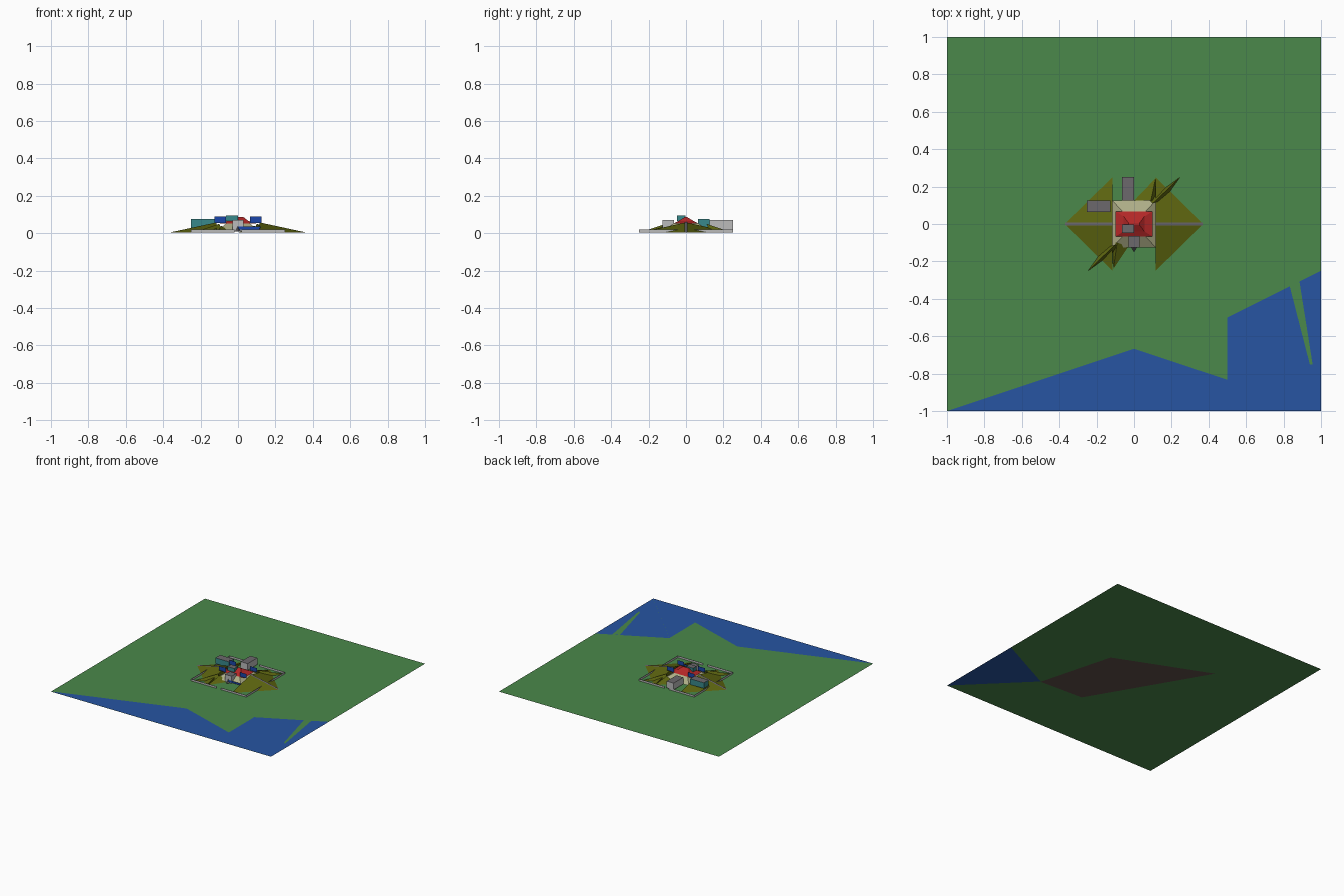
import bpy

if "Cube" in bpy.data.objects:
    bpy.data.objects.remove(bpy.data.objects["Cube"])

COL = {
    "green": (0.07, 0.25, 0.07, 1), "blue": (0.02, 0.09, 0.36, 1),
    "olive": (0.11, 0.13, 0.005, 1), "sand": (0.42, 0.42, 0.24, 1),
    "red": (0.45, 0.02, 0.02, 1), "teal": (0.04, 0.25, 0.26, 1),
    "grey": (0.15, 0.14, 0.15, 1), "royal": (0.01, 0.06, 0.4, 1),
    "brown": (0.12, 0.08, 0.07, 1), "light": (0.5, 0.5, 0.5, 1),
}
MATS = {}
for key, c in COL.items():
    MATS[key] = bpy.data.materials.new(key)
    MATS[key].diffuse_color = c
G = 0.003  # ground level


def mesh(name, verts, faces, *cols):
    me = bpy.data.meshes.new(name)
    me.from_pydata(verts, [], faces)
    for c in cols:
        me.materials.append(MATS[c])
    ob = bpy.data.objects.new(name, me)
    bpy.context.collection.objects.link(ob)
    return ob


def sheet(name, pts, z, col):
    return mesh(name, [(x, y, z) for x, y in pts], [list(range(len(pts)))], col)


def frustum(name, lo, hi, z0, z1, col, top_col=None):
    # lo and hi are (x0, x1, y0, y1) rectangles
    v = []
    for (x0, x1, y0, y1), z in ((lo, z0), (hi, z1)):
        v += [(x0, y0, z), (x1, y0, z), (x1, y1, z), (x0, y1, z)]
    f = [(3, 2, 1, 0), (4, 5, 6, 7)] + [(i, (i + 1) % 4, (i + 1) % 4 + 4, i + 4) for i in range(4)]
    ob = mesh(name, v, f, col, top_col or col)
    ob.data.polygons[1].material_index = 1
    return ob


def panel(name, a, b, z0, z1, col):
    # upright sheet from a to b
    return mesh(name, [(*a, z0), (*b, z0), (*b, z1), (*a, z1)], [(0, 1, 2, 3)], col)


# land with the river mouth cut out, and the water
sheet("land", [(-1, -1), (1, -1), (0.5, -0.5), (1, -0.25), (1, 1), (-1, 1)], G, "green")
sheet("river_mouth", [(0.5, -0.5), (1, -1), (1, -0.25)], G, "blue")
sheet("sea", [(-1, -1), (1, -1), (0.5, -0.5), (0.5, -0.833), (0, -0.667)], G + 0.0015, "blue")
sheet("land_spit", [(0.833, -0.333), (0.94, -0.75), (0.955, -0.75), (0.885, -0.308)], G + 0.0015, "green")
sheet("bedrock", [(0.5, -0.5), (0.33, 0.12), (-0.43, 0.44), (0.11, -0.48)], 0, "brown")

for s, side in ((-1, "left"), (1, "right")):
    # hill slopes running out to the sides
    mesh(side + "_hill",
         [(s * 0.37, 0, G), (s * 0.115, -0.25, G), (s * 0.115, 0.25, G), (s * 0.115, 0, 0.058)],
         [(0, 1, 3), (0, 3, 2), (1, 2, 3)], "olive")
    # road up the ridge
    mesh(side + "_road",
         [(s * 0.37, -0.008, G + 0.002), (s * 0.37, 0.008, G + 0.002),
          (s * 0.115, 0.008, 0.06), (s * 0.115, -0.008, 0.06)], [(0, 1, 2, 3)], "grey")
    # diagonal spurs of rock at opposite corners
    mesh(side + "_spur",
         [(s * 0.245, s * 0.25, G), (s * 0.08, s * 0.13, G), (s * 0.16, s * 0.13, G),
          (s * 0.1, s * 0.11, 0.05)],
         [(0, 1, 3), (0, 3, 2), (1, 2, 3)], "olive")
    # upper and lower blue panels
    for y in (-0.065, 0.065):
        panel(side + "_panel", (s * 0.065, y), (s * 0.125, y), 0.055, 0.09, "royal")

# small back hill and front crag
mesh("back_hill", [(0, 0.125, G), (0.115, 0.245, G), (0.115, 0.125, G), (0.09, 0.125, 0.04)],
     [(0, 1, 3), (1, 2, 3), (0, 2, 3)], "olive")
mesh("front_crag", [(-0.11, -0.24, G), (-0.115, -0.1, G), (-0.03, -0.12, G), (-0.09, -0.1, 0.04)],
     [(0, 1, 3), (0, 3, 2), (1, 2, 3)], "olive")
panel("lower_panel", (0, -0.13), (0.12, -0.13), 0.02, 0.035, "royal")

# courtyard mound
frustum("courtyard", (-0.115, 0.115, -0.125, 0.125), (-0.06, 0.06, -0.065, 0.065), 0.015, 0.053, "sand")

# thin outer wall with a gate gap in each side
R, GAP = 0.25, 0.02
for a in (-1, 1):
    for b in (-1, 1):
        panel("wall_x", (b * GAP, a * R), (b * R, a * R), G + 0.002, 0.021, "light")
        panel("wall_y", (a * R, b * GAP), (a * R, b * R), G + 0.002, 0.021, "light")

# hipped red roof in two steps
frustum("roof_lower", (-0.1, 0.1, -0.067, 0.067), (-0.055, 0.055, -0.04, 0.04), 0.052, 0.066, "red")
frustum("roof_upper", (-0.055, 0.055, -0.04, 0.04), (-0.03, 0.03, -0.006, 0.006), 0.066, 0.086, "red")


def box(name, x0, x1, y0, y1, z0, z1, col):
    frustum(name, (x0, x1, y0, y1), (x0, x1, y0, y1), z0, z1, col, "grey")


# block buildings
box("west_block", -0.25, -0.125, 0.063, 0.125, 0.028, 0.075, "teal")
box("north_block", -0.063, 0, 0.125, 0.25, 0.015, 0.07, "light")
box("gatehouse", -0.03, 0.03, -0.125, -0.063, 0.01, 0.07, "light")
box("roof_turret", -0.063, 0, -0.048, -0.003, 0.065, 0.096, "teal")
mesh("gate_step", [(-0.014, -0.125, 0.01), (0.014, -0.125, 0.01), (0, -0.15, 0.01), (0, -0.125, 0.04)],
     [(0, 2, 3), (2, 1, 3), (0, 1, 2)], "grey")

for m in bpy.data.materials:
    if m.users and not m.is_grease_pencil:
        m.use_nodes = True
        m.node_tree.nodes["Principled BSDF"].inputs["Base Color"].default_value = m.diffuse_color
